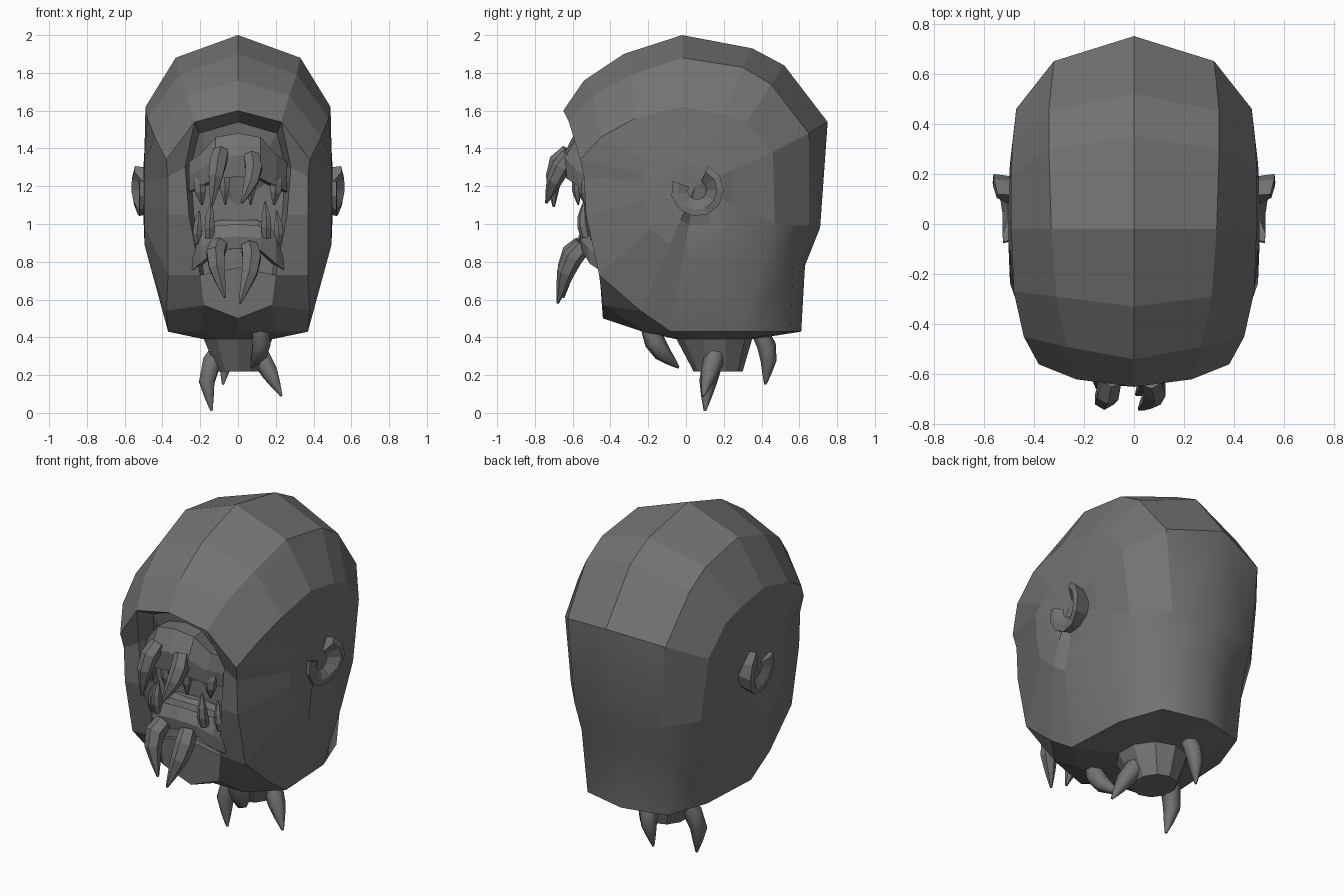
import bpy, bmesh
from math import sin, cos, pi, radians
from mathutils import Vector

if "Cube" in bpy.data.objects:
    bpy.data.objects.remove(bpy.data.objects["Cube"])

skin = bpy.data.materials.new("dark_grey")
skin.diffuse_color = (.17, .17, .17, 1)
skin.use_nodes = True
skin.node_tree.nodes["Principled BSDF"].inputs["Base Color"].default_value = skin.diffuse_color


def finish(bm, name, mirror=False):
    if mirror:
        dup = bmesh.ops.duplicate(bm, geom=bm.verts[:] + bm.edges[:] + bm.faces[:])["geom"]
        for v in dup:
            if isinstance(v, bmesh.types.BMVert):
                v.co.x *= -1
    bmesh.ops.remove_doubles(bm, verts=bm.verts[:], dist=0.0005)
    bmesh.ops.recalc_face_normals(bm, faces=bm.faces[:])
    me = bpy.data.meshes.new(name)
    bm.to_mesh(me)
    bm.free()
    me.materials.append(skin)
    ob = bpy.data.objects.new(name, me)
    bpy.context.collection.objects.link(ob)
    return ob


def face(bm, *pts):
    return bm.faces.new([bm.verts.new(p) for p in pts])


def fang(name, base, mid, tip, r, sides=6):
    """Curved tapering tooth swept through base, bend and tip."""
    bm = bmesh.new()
    base, mid, tip = Vector(base), Vector(mid), Vector(tip)
    pts = [base, base.lerp(mid, .6), mid.lerp(tip, .15), mid.lerp(tip, .6), tip]
    pts[1] += (mid - (base + tip) / 2) * .2
    rings = []
    for i, p in enumerate(pts):
        d = (pts[min(i + 1, 4)] - pts[max(i - 1, 0)]).normalized()
        a = d.cross(Vector((1, 0, 0))).normalized()
        b = d.cross(a)
        rad = r * (.9, 1, .85, .5, .12)[i]
        rings.append([bm.verts.new(p + rad * (a * cos(2 * pi * k / sides) + b * sin(2 * pi * k / sides)))
                      for k in range(sides)])
    for q, s in zip(rings, rings[1:]):
        for k in range(sides):
            f = bm.faces.new((q[k], q[(k + 1) % sides], s[(k + 1) % sides], s[k]))
            f.smooth = name.startswith("neck")
    bm.faces.new(rings[0])
    bm.faces.new(rings[-1])
    return finish(bm, name)


# Head shell: loops round the ear (centre line, strip, side, inner, near), right half
centre = [(0, -.65, 1.6), (0, -.54, 1.76), (0, -.33, 1.9), (0, -.02, 2), (0, .35, 1.93),
          (0, .52, 1.84), (0, .75, 1.54), (0, .71, .98), (0, .63, .78), (0, .61, .43),
          (0, -.23, .43), (0, -.44, .5), (0, -.46, .77)]
strip = [(.23, -.62, 1.54), (.27, -.49, 1.68), (.31, -.29, 1.79), (.33, -.02, 1.88),
         (.34, .3, 1.83), (.34, .45, 1.74), (.32, .65, 1.48), (.275, .65, .99),
         (.285, .57, .8), (.26, .55, .43), (.2, -.23, .43), (.18, -.44, .57),
         (.2, -.45, .73), (.26, -.53, 1.05), (.28, -.53, 1.3)]
side = [(.38, -.56, 1.34), (.44, -.45, 1.46), (.48, -.27, 1.56), (.49, -.02, 1.62),
        (.49, .2, 1.58), (.485, .32, 1.54), (.47, .46, 1.38), (.425, .47, 1.0),
        (.40, .4, .76), (.35, .3, .43), (.37, -.08, .43), (.38, -.24, .54),
        (.37, -.46, .73), (.37, -.53, 1.05), (.37, -.54, 1.25)]
hub = (.495, .05, 1.2)


def inward(f, xs):
    """Shrink the side loop toward the ear; xs = x above / behind / below the ear."""
    return [(xs[1] if i in (7, 8) else xs[2] if i in (9, 10) else xs[0],
             hub[1] + f * (y - hub[1]), hub[2] + f * (z - hub[2]))
            for i, (x, y, z) in enumerate(side)]


inner, near = inward(.47, (.495, .462, .475)), inward(.27, (.5, .47, .462))
bm = bmesh.new()
for i in list(range(9)) + [10, 11]:
    face(bm, centre[i], centre[i + 1], strip[i + 1], strip[i]).smooth = i in (6, 7, 8)
for i in range(15):
    j = (i + 1) % 15
    low = i in (7, 8, 9)
    if i != 9:
        face(bm, strip[i], strip[j], side[j], side[i]).smooth = low
    for a, b in ((side, inner), (inner, near)):
        face(bm, a[i], a[j], b[j], b[i]).smooth = low
    face(bm, near[i], near[j], hub)

# Mouth recess
lip = [centre[0], strip[0], strip[14], strip[13], strip[12], centre[12]]
back = [(x * .9, -.5 if k < 2 else -.42, z - .06 if k < 2 else z) for k, (x, y, z) in enumerate(lip)]
for k in range(5):
    face(bm, lip[k], lip[k + 1], back[k + 1], back[k])
    face(bm, back[k], back[k + 1], (0, -.42, 1.1))

# Underside and neck stub
loop = [centre[9], strip[9], side[9], side[10], strip[10], centre[10]]


def neck(rx, z, cy, ry):
    return [(rx * sin(k * pi / 5) if 0 < k < 5 else 0, cy + ry * cos(k * pi / 5), z) for k in range(6)]


levels = [loop, neck(.19, .39, .15, .2), neck(.115, .22, .17, .13)]
for a, b in zip(levels, levels[1:]):
    for k in range(5):
        face(bm, a[k], a[k + 1], b[k + 1], b[k])
face(bm, *levels[-1])
head = finish(bm, "head", mirror=True)
for e in head.data.edges:  # keep the bottom rim crisp
    if all(abs(head.data.vertices[v].co.z - .43) < .001 for v in e.vertices):
        e.use_edge_sharp = True

# Ears: open faceted curl, widest at the back
bm = bmesh.new()
secs = []
for k in range(9):
    t = radians(160 + 265 * k / 8)
    c, s = cos(t), sin(t)
    out = .522 + .04 * max(0, cos(t - radians(10)))
    secs.append([(x, .06 + r * c, 1.18 + r * s) for x, r in
                 ((.45, .125), (out, .14), (out + .003, .105), (.505, .05))])
for a, b in zip(secs, secs[1:]):
    for k in range(3):
        face(bm, a[k], a[k + 1], b[k + 1], b[k])
for s in (secs[0], secs[-1]):
    face(bm, *s)
finish(bm, "ears", mirror=True)


def gum(name, half, depth):
    """Arched jaw band; half = (x, y, bottom, top, top setback) outward from centre."""
    bm = bmesh.new()
    secs = [[(x, y, b), (x, y - .01, (b + t) / 2), (x, y + s, t), (x * .9, y + depth, t), (x * .85, y + depth, b)]
            for x, y, b, t, s in half]
    for a, b in zip(secs, secs[1:]):
        for k in range(5):
            m = (k + 1) % 5
            face(bm, a[k], a[m], b[m], b[k])
    face(bm, *secs[-1])
    finish(bm, name, mirror=True)


# Jaws
gum("upper_jaw", [(0, -.64, 1.25, 1.48, .05), (.12, -.63, 1.24, 1.46, .05),
                  (.2, -.57, 1.2, 1.37, .03), (.26, -.50, 1.17, 1.33, .03)], .16)
gum("lower_jaw", [(0, -.56, .87, 1.0, .02), (.12, -.55, .86, .99, .02),
                  (.2, -.51, .79, .96, .03), (.25, -.45, .75, .88, .02)], .14)
gum("tongue", [(0, -.5, .9, 1.02, .04), (.1, -.48, .9, 1.02, .04), (.16, -.44, .9, 1.0, .03)], .1)

# Long fangs
fang("upper_fang_left", (-.09, -.62, 1.38), (-.115, -.70, 1.28), (-.14, -.70, 1.09), .05)
fang("upper_fang_right", (.07, -.62, 1.36), (.08, -.69, 1.25), (.02, -.74, 1.11), .05)
fang("lower_fang_left", (-.10, -.55, .89), (-.12, -.63, .80), (-.07, -.65, .61), .055)
fang("lower_fang_right", (.06, -.55, .88), (.07, -.63, .77), (.01, -.68, .58), .055)

# Small teeth
for sx in (-1, 1):
    for x, y, z0, z1, r in ((.2, -.52, 1.26, 1.1, .038), (.07, -.56, 1.28, 1.1, .03),
                            (.215, -.47, .9, 1.07, .028), (.15, -.53, .93, 1.12, .03)):
        fang("small_tooth", (sx * x, y, z0), (sx * x, y - .02, (z0 + z1) / 2), (sx * x * .95, y - .01, z1), r)

# Fangs hanging below the neck
fang("neck_fang_left", (-.06, .18, .38), (-.17, .12, .19), (-.14, .10, .01), .055)
fang("neck_fang_right", (.06, .18, .38), (.16, .13, .23), (.23, .09, .09), .055)
fang("neck_fang_front", (.12, -.19, .45), (.12, -.14, .33), (.07, -.04, .24), .055)
fang("neck_fang_back", (-.05, .39, .43), (-.06, .44, .3), (-.08, .42, .15), .05)
